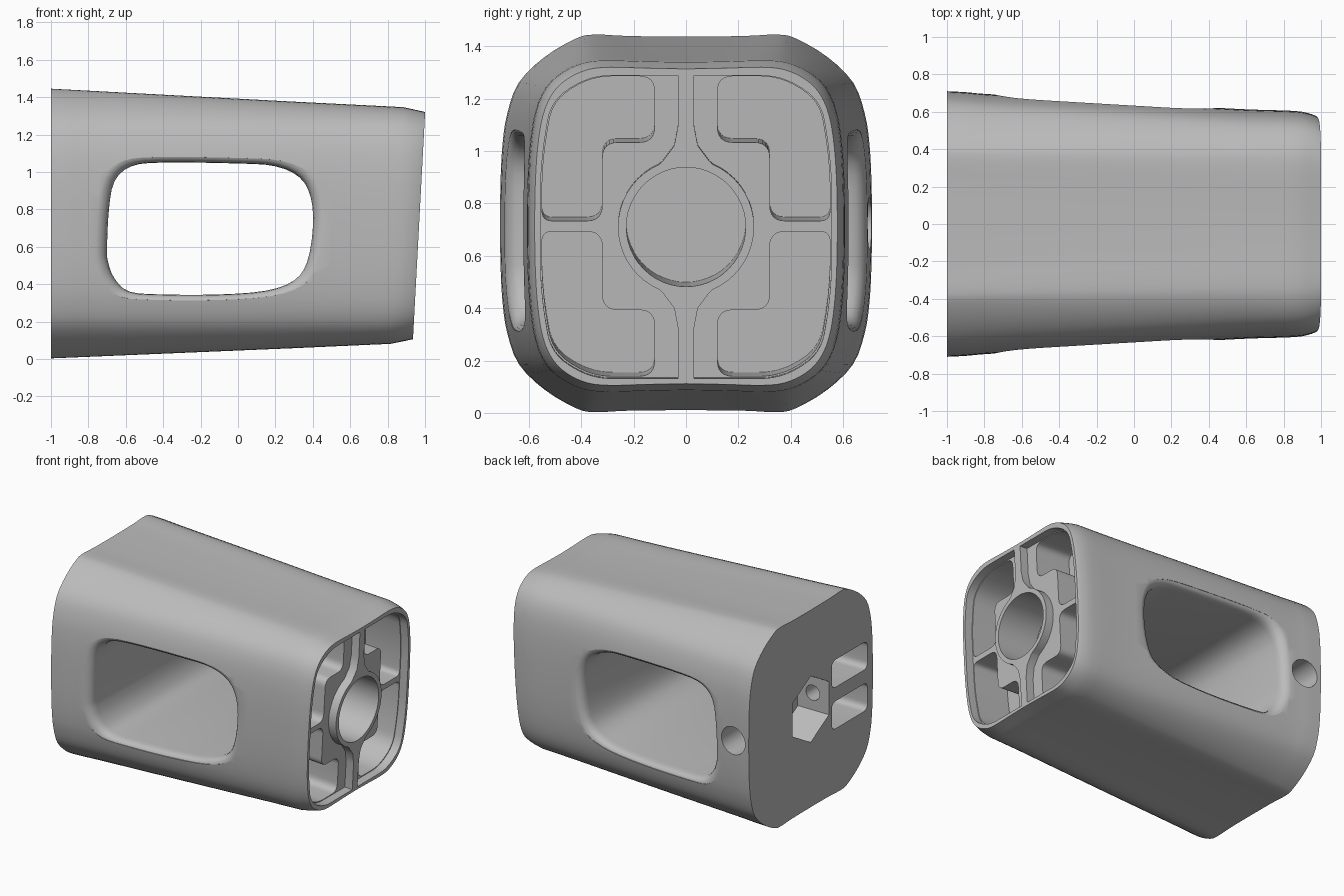
import bpy, bmesh
from math import sin, cos, pi
from mathutils import Vector

cube = bpy.data.objects.get("Cube")
if cube:
    bpy.data.objects.remove(cube, do_unlink=True)

SLANT = 0.0535      # lean of the narrow end
MID = 0.71          # height of the narrow end's centre
END = 0.968         # narrow end position at its centre


def spline(points, n, closed=False):
    """Catmull-Rom curve through points of any dimension."""
    pts = [Vector(p) for p in points]
    count = len(pts)
    out = []
    for i in range(count if closed else count - 1):
        a, b, c, d = [pts[j % count] if closed else pts[max(0, min(count - 1, j))]
                      for j in range(i - 1, i + 3)]
        for s in range(n):
            t = s / n
            out.append(b + (c - a) * (t / 2) + (a * 2 - b * 5 + c * 4 - d) * (t * t / 2)
                       + (b * 3 - a - c * 3 + d) * (t ** 3 / 2))
    if not closed:
        out.append(pts[-1])
    return out


def loft(name, rings):
    """Skin a row of equal-length rings and cap both ends."""
    n = len(rings[0])
    bm = bmesh.new()
    rows = [[bm.verts.new(p) for p in ring] for ring in rings]
    for a, b in zip(rows, rows[1:]):
        for i in range(n):
            j = (i + 1) % n
            bm.faces.new((a[i], a[j], b[j], b[i]))
    bm.faces.new(rows[0])
    bm.faces.new(rows[-1])
    bmesh.ops.recalc_face_normals(bm, faces=bm.faces)
    mesh = bpy.data.meshes.new(name)
    bm.to_mesh(mesh)
    bm.free()
    ob = bpy.data.objects.new(name, mesh)
    bpy.context.collection.objects.link(ob)
    return ob


def prism(name, outline, x0, x1, slant=0.0):
    """Extrude along x, or square to the leaning end when slanted."""
    return loft(name, [[(x + slant * (z - MID), y, z + slant * (END - x)) for y, z in outline]
                       for x in (x0, x1)])


def circle(r, n=48, cy=0.0, cz=MID):
    return [(cy + r * sin(2 * pi * i / n), cz + r * cos(2 * pi * i / n)) for i in range(n)]


def fillet(corners):
    """Round each (y, z, radius) corner."""
    out = []
    for i, (y, z, r) in enumerate(corners):
        p = Vector((y, z))
        a = Vector(corners[i - 1][:2]) - p
        b = Vector(corners[(i + 1) % len(corners)][:2]) - p
        a, b = p + a.normalized() * r, p + b.normalized() * r
        for s in range(7):
            t = s / 6
            out.append(tuple(a * (1 - t) ** 2 + p * (2 * t * (1 - t)) + b * t * t))
    return out


def flip(corners, sy, sz):
    """Mirror (y, z, ...) corners about the narrow end's centre."""
    return [(sy * c[0], MID + sz * (c[1] - MID), *c[2:]) for c in corners]


def volume(mesh):
    bm = bmesh.new()
    bm.from_mesh(mesh)
    result = bm.calc_volume()
    bm.free()
    return result


def cut(target, cutter):
    """Subtract the cutter, taking the first solver that gives a sound solid."""
    cutter.hide_render = True
    before = volume(target.data)
    mod = target.modifiers.new("cut", 'BOOLEAN')
    mod.operation = 'DIFFERENCE'
    mod.object = cutter
    result = None
    for solver in ('EXACT', 'MANIFOLD', 'FLOAT'):
        mod.solver = solver
        bpy.context.view_layer.update()
        depsgraph = bpy.context.evaluated_depsgraph_get()
        mesh = bpy.data.meshes.new_from_object(target.evaluated_get(depsgraph))
        if before * .5 < volume(mesh) < before * .99999:
            result = mesh
            break
        bpy.data.meshes.remove(mesh)
    target.modifiers.remove(mod)
    if result:
        target.data = result
    bpy.data.objects.remove(cutter, do_unlink=True)


# Body: rounded-square sections lofted from the wide end to the narrow end
def section(q):
    low = [(y, -z) for y, z in q]
    loop = q + low[-2::-1] + [(-y, z) for y, z in low[1:]] + [(-y, z) for y, z in q[-2:0:-1]]
    return spline(loop, 3, True)


wide = section([(0, .99), (.3, .992), (.49, 1), (.59, .98), (.76, .882),
                (.9, .745), (.962, .58), (.987, .42), (.998, .22), (1, 0)])
narrow = section([(0, .99), (.25, .994), (.5, 1), (.65, .985), (.78, .93),
                  (.88, .84), (.945, .7), (.98, .5), (.996, .26), (1, 0)])
half_width = [(-1, .71), (-.9, .705), (-.8, .696), (-.6, .684), (-.3, .667),
              (0, .649), (.3, .63), (.6, .613), (.85, .605), (.93, .592), (END, .578)]


def half_height(x):
    return min(.721 - .0477 * (x + 1), .633 - .216 * (x - .85))


def mid_height(x):
    return .724 - .0057 * (x + 1)


rings = []
for x, w in spline(half_width, 3):
    t = (x + 1) / 2
    lean = SLANT * max(0, min(1, (x - .3) / .5))
    ring = []
    for a, b in zip(wide, narrow):
        y, z = a.lerp(b, t)
        z *= half_height(x)
        ring.append((x + lean * z, y * w, mid_height(x) + z))
    rings.append(ring)
body = loft("body", rings)


# Side window: straight tunnel with softened edges that follow the surface
def surface(x, z):
    for (xa, wa), (xb, wb) in zip(half_width, half_width[1:]):
        if x <= xb:
            w = wa + (wb - wa) * (x - xa) / (xb - xa)
            break
    return w * (1 - min(.95, abs(z - mid_height(x)) / half_height(x)) ** 3.6) ** (1 / 3.6)


window = spline([(-.7, .6), (-.69, .8), (-.66, .95), (-.57, 1.03), (-.4, 1.05), (0, 1.045),
                 (.2, 1.03), (.33, .97), (.39, .86), (.4, .7), (.37, .52), (.3, .42),
                 (.15, .365), (-.1, .345), (-.4, .345), (-.58, .36), (-.66, .43),
                 (-.695, .52)], 3, True)
flare = [(-.15, .07), (0, .06), (.006, .04), (.02, .019), (.04, .006), (.07, 0)]
rings = []
for side, steps in ((1, flare), (-1, flare[::-1])):
    for depth, grow in steps:
        ring = []
        for x, z in window:
            gx = -.15 + (x + .15) * (1 + grow / .55)
            gz = .7 + (z - .7) * (1 + grow * 1.4)
            ring.append((gx, side * (surface(gx, gz) - depth), gz))
        rings.append(ring)
cut(body, loft("window_cutter", rings))

# Narrow end: shallow cavity that leaves a centre ring and an upright rib
rim = [(.55, .95, .12), (.51, 1.19, .08), (.36, 1.283, .08)]
outline = (rim + flip(rim, -1, 1)[::-1] + flip(rim, -1, -1) + flip(rim, 1, -1)[::-1])
outline = [(y * 1.01, MID + (z - MID) * 1.01) for y, z in fillet(outline)]
cavity = prism("cavity_cutter", outline, END - .06, END + .1, SLANT)
half_rib = [(.03, 1.5), (.03, 1.1), (.045, 1.02), (.09, .96), (.16, .9)]
for sz in (1, -1):
    rib = flip(half_rib + flip(half_rib, -1, 1)[::-1], 1, sz)
    cut(cavity, prism("rib_cutter", rib, END - .3, END + .3, SLANT))
cut(cavity, prism("ring_cutter", circle(.26), END - .32, END + .32, SLANT))
cut(body, cavity)

# Four deep stepped pockets and the centre bore
pocket = fillet([(.12, 1.283, .06), (.12, 1.03, .06), (.32, 1.03, .06),
                 (.32, .73, .06), (.55, .73, .04)] + rim)
for sy in (1, -1):
    for sz in (1, -1):
        cut(body, prism("pocket_cutter", flip(pocket, sy, sz), END - .34, END + .2, SLANT))
cut(body, prism("bore_cutter", circle(.228), END - .32, END + .2, SLANT))

# Wide end: hexagonal recess and two slots
cut(body, prism("hexagon_cutter", circle(.24, 6, 0, .72), -1.1, -.75))
for z in (.57, .87):
    slot = fillet([(-.24, z - .1, .05), (-.24, z + .1, .05),
                   (-.65, z + .1, .05), (-.65, z - .1, .05)])
    cut(body, prism("slot_cutter", slot, -1.1, -.74))

# Cross hole from the back into the recess, with a small pin hole opposite
for r, y0, y1 in ((.1, .1, .9), (.055, -.36, 0)):
    hole = [[(x - .87, y, z) for x, z in circle(r, 32, 0, .725)] for y in (y0, y1)]
    cut(body, loft("hole_cutter", hole))

# Finish
grey = bpy.data.materials.new("plain_grey")
grey.use_nodes = True
grey.diffuse_color = (.5, .5, .5, 1)
grey.node_tree.nodes["Principled BSDF"].inputs["Base Color"].default_value = (.5, .5, .5, 1)
body.data.materials.clear()
body.data.materials.append(grey)
for face in body.data.polygons:
    face.material_index = 0
bpy.ops.object.select_all(action='DESELECT')
body.select_set(True)
bpy.context.view_layer.objects.active = body
bpy.ops.object.shade_smooth_by_angle(angle=pi / 6)
